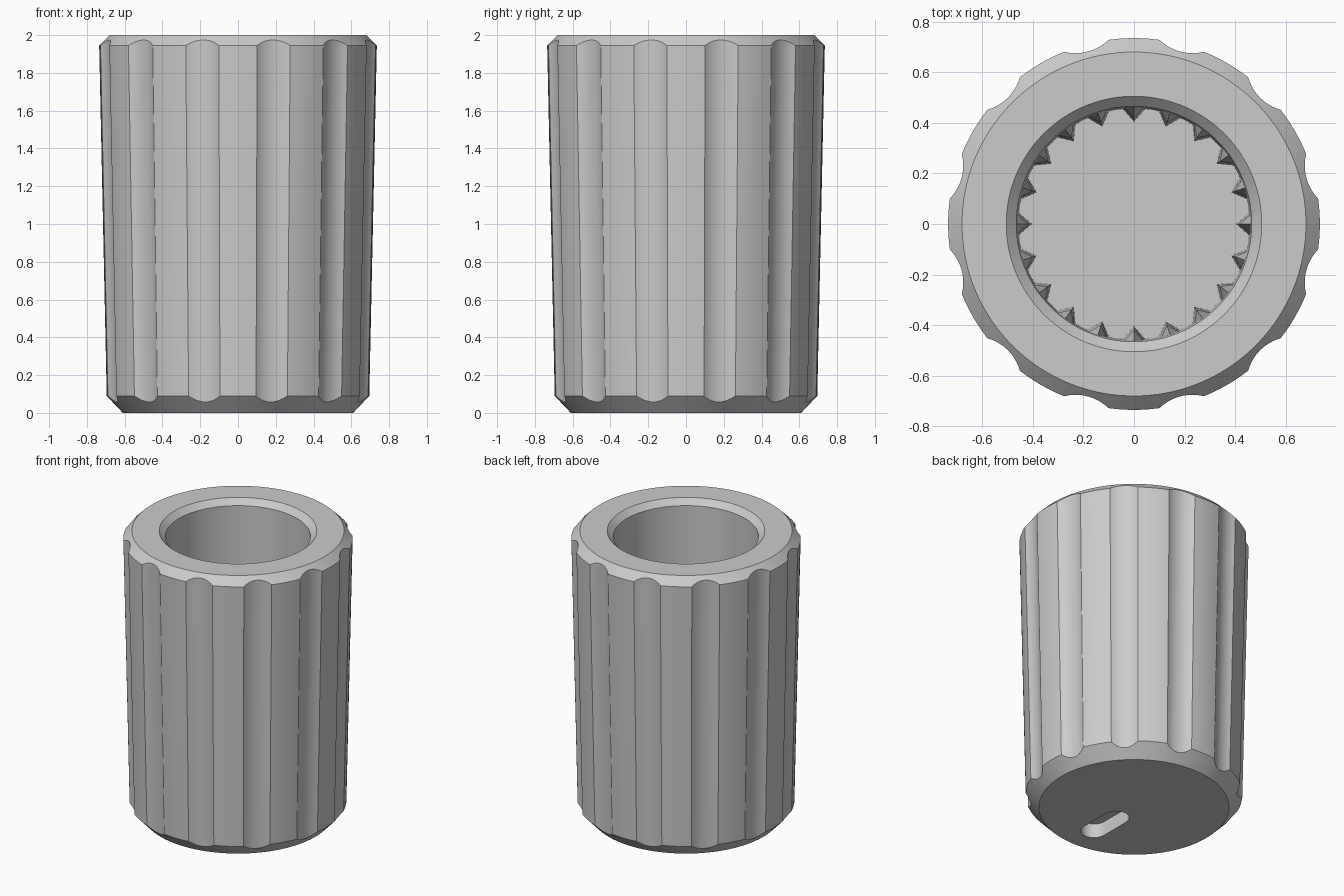
import bpy, bmesh, math
from math import sin, cos, radians, pi, sqrt

if "Cube" in bpy.data.objects:
    bpy.data.objects.remove(bpy.data.objects["Cube"])

grey = bpy.data.materials.new("plain_grey")
grey.use_nodes = True
grey.diffuse_color = (0.6, 0.6, 0.6, 1)
grey.node_tree.nodes["Principled BSDF"].inputs["Base Color"].default_value = (0.6, 0.6, 0.6, 1)


def finish(bm, name, smooth):
    bmesh.ops.recalc_face_normals(bm, faces=bm.faces)
    mesh = bpy.data.meshes.new(name)
    bm.to_mesh(mesh)
    bm.free()
    mesh.materials.append(grey)
    obj = bpy.data.objects.new(name, mesh)
    bpy.context.collection.objects.link(obj)
    if smooth:
        bpy.ops.object.select_all(action='DESELECT')
        obj.select_set(True)
        bpy.context.view_layer.objects.active = obj
        bpy.ops.object.shade_smooth_by_angle(angle=radians(25))
    return obj


def bridge(bm, a, b):
    """Join two closed rings of equal length with quads."""
    n = len(a)
    for i in range(n):
        j = (i + 1) % n
        bm.faces.new((a[i], a[j], b[j], b[i]))


# Main sizes
FLUTES, FLUTE_HALF = 12, radians(7.1)
R_FOOT, R_LOW, R_HIGH, R_RIM = 0.61, 0.695, 0.735, 0.68
Z_LOW, Z_HIGH, HEIGHT, FLOOR = 0.09, 1.945, 2.0, 0.3
SLOPE = (R_HIGH - R_LOW) / (Z_HIGH - Z_LOW)
FOOT_SLOPE = (R_LOW - R_FOOT) / Z_LOW

# Round groove that gives the depth of a flute at each angle
half_chord = R_HIGH * sin(FLUTE_HALF)
sag = R_HIGH * cos(FLUTE_HALF) - (R_HIGH - 0.03)
groove = (half_chord ** 2 + sag ** 2) / (2 * sag)
groove_x = R_HIGH - 0.03 + groove


def flute_depth(a):
    return R_HIGH - groove_x * cos(a) + sqrt(groove ** 2 - (groove_x * sin(a)) ** 2)


# Columns around the body: angle and depth below the tapered surface
columns = []
step = 2 * pi / FLUTES
for k in range(FLUTES):
    mid = (k + 0.5) * step
    for i in range(13):
        a = FLUTE_HALF * (i / 6 - 1)
        columns.append((mid + a, max(0, flute_depth(a))))
    land = step - 2 * FLUTE_HALF
    for i in range(1, 6):
        columns.append((mid + FLUTE_HALF + land * i / 6, 0))


def column_points(d):
    """Radius and height from the foot, up the outside and down the bore."""
    z0 = (R_LOW - R_FOOT - SLOPE * Z_LOW - d) / (FOOT_SLOPE - SLOPE)
    z1 = (R_RIM + HEIGHT - R_LOW + SLOPE * Z_LOW + d) / (1 + SLOPE)
    return ((R_FOOT, 0), (R_FOOT + FOOT_SLOPE * z0, z0), (R_RIM + HEIGHT - z1, z1),
            (R_RIM, HEIGHT), (0.505, HEIGHT), (0.465, 1.96), (0.457, FLOOR))


# Fluted body with its blind bore
bm = bmesh.new()
rings = [[] for _ in range(7)]
for a, d in columns:
    for ring, (r, z) in zip(rings, column_points(d)):
        ring.append(bm.verts.new((r * cos(a), r * sin(a), z)))
for lower, upper in zip(rings, rings[1:]):
    bridge(bm, lower, upper)
bm.faces.new(rings[-1])

# Rounded index slot sunk into the underside
SLOT_Y, SLOT_R, SLOT_HALF, SLOT_DEPTH = -0.29, 0.085, 0.11, 0.1
slot = []
for z in (0, SLOT_DEPTH):
    loop = []
    for end in (1, -1):
        for i in range(13):
            a = pi * i / 12 + (0 if end > 0 else pi)
            loop.append(bm.verts.new((SLOT_R * cos(a),
                                      SLOT_Y + end * SLOT_HALF + SLOT_R * sin(a), z)))
    slot.append(loop)
bridge(bm, slot[0], slot[1])
bm.faces.new(slot[1])
rim_edges = []
for loop in (rings[0], slot[0]):
    for i, v in enumerate(loop):
        rim_edges.append(bm.edges.get((v, loop[i - 1])))
bmesh.ops.triangle_fill(bm, edges=rim_edges, use_beauty=True, use_dissolve=False,
                        normal=(0, 0, -1))
finish(bm, "knob_body", True)

# Triangular grip splines inside the bore, pointed at the top
TEETH = 20
bm = bmesh.new()
for k in range(TEETH):
    turn = 2 * pi * k / TEETH

    def place(r, side, z):
        return bm.verts.new((r * cos(turn) - side * sin(turn),
                             r * sin(turn) + side * cos(turn), z))

    base = [place(0.462, -0.05, FLOOR), place(0.405, 0, FLOOR), place(0.462, 0.05, FLOOR)]
    upper = [place(0.464, -0.04, 1.1), place(0.42, 0, 1.1), place(0.464, 0.04, 1.1)]
    tip = place(0.465, 0, 1.3)
    bridge(bm, base, upper)
    bm.faces.new(base)
    for i in range(3):
        bm.faces.new((upper[i], upper[(i + 1) % 3], tip))
finish(bm, "bore_splines", False)
